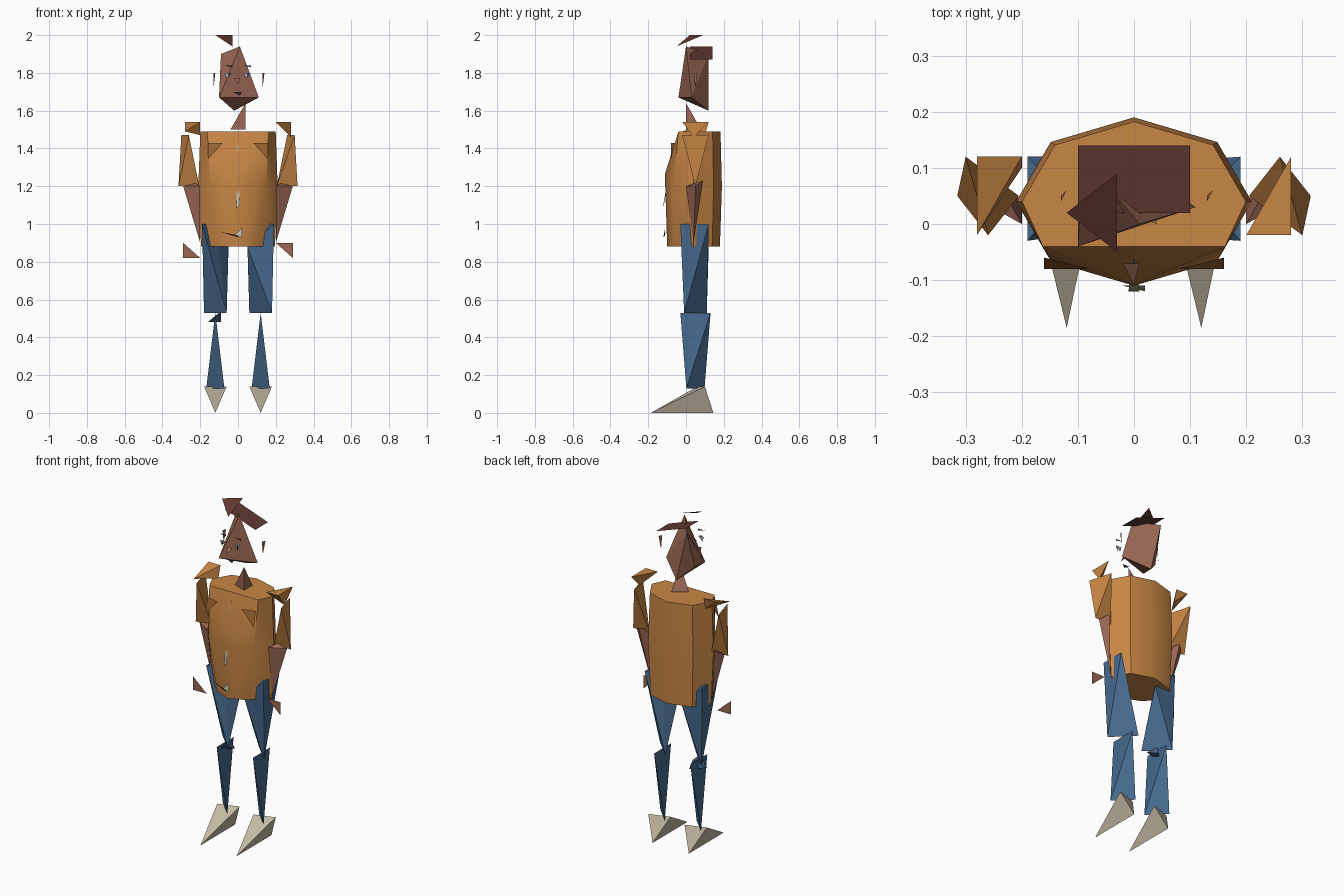
import bpy, bmesh
from math import sin, cos, pi
from mathutils import Vector

old = bpy.data.objects.get("Cube")
if old:
    bpy.data.objects.remove(old, do_unlink=True)

X, Y, Z = Vector((1, 0, 0)), Vector((0, 1, 0)), Vector((0, 0, 1))


def at(x, y, z):
    return X * x + Y * y + Z * z


def material(name, red, green, blue):
    colour = (red, green, blue, 1)
    mat = bpy.data.materials.new(name)
    mat.diffuse_color = colour
    mat.use_nodes = True
    shader = mat.node_tree.nodes["Principled BSDF"]
    shader.inputs["Base Color"].default_value = colour
    return mat


orange = material("orange_jacket", .58, .24, .06)
rust = material("dark_orange_trim", .33, .13, .03)
denim = material("blue_denim", .06, .14, .26)
skin = material("skin", .33, .14, .09)
brown = material("brown_hair", .12, .04, .03)
cream = material("cream", .55, .49, .37)
dark = material("dark_features", .03, .02, .02)
grey = material("eye_grey", .35, .42, .5)


def add_object(name, mat, bm):
    mesh = bpy.data.meshes.new(name)
    bm.to_mesh(mesh)
    bm.free()
    mesh.materials.append(mat)
    obj = bpy.data.objects.new(name, mesh)
    bpy.context.collection.objects.link(obj)
    return obj


def solid(name, mat, points):
    """Faceted convex body around the points."""
    bm = bmesh.new()
    verts = [bm.verts.new(point) for point in points]
    bmesh.ops.convex_hull(bm, input=verts)
    loose = [vert for vert in bm.verts if not vert.link_faces]
    bmesh.ops.delete(bm, geom=loose, context='VERTS')
    bmesh.ops.recalc_face_normals(bm, faces=bm.faces[:])
    return add_object(name, mat, bm)


def wedge(name, mat, top, top_reach, bottom, bottom_reach):
    """Four-cornered body between two crossing edges."""
    solid(name, mat, [top - top_reach, top + top_reach,
                      bottom - bottom_reach, bottom + bottom_reach])


def flake(name, mat, corner, first, second, square=False):
    """Flat triangle, or parallelogram, from a corner and two of its sides."""
    points = [corner, corner + first, corner + second]
    if square:
        points.insert(2, corner + first + second)
    bm = bmesh.new()
    bm.faces.new([bm.verts.new(point) for point in points])
    add_object(name, mat, bm)


def body_ring(height, scale, front_limit, front_pinch):
    """Eight-sided oval, optionally cut off or narrowed at the front."""
    points = []
    for step in range(8):
        angle = step * pi / 4
        x = .21 * scale * cos(angle)
        y = .04 + .15 * scale * sin(angle)
        if y < 0:
            x *= front_pinch
        points.append(at(x, max(y, front_limit), height))
    return points


# Jacket body: hem, chest and collar rings, with a forward breast point
jacket = solid("jacket", orange,
               body_ring(.88, .93, -1, .7)
               + body_ring(1.2, 1, -1, 1)
               + body_ring(1.49, .95, -.04, 1.15)
               + [at(0, -.11, 1.27)])
bpy.ops.object.select_all(action='DESELECT')
jacket.select_set(True)
bpy.context.view_layer.objects.active = jacket
bpy.ops.object.shade_smooth_by_angle(angle=.6)

# Jacket trim
flake("zip", cream, at(0, -.06, 1.47), at(.01, -.06, -.37), at(-.01, -.06, -.39))
flake("belt", dark, at(-.1, -.1, .96), at(.1, -.02, -.02), at(.1, -.02, -.03))
flake("buckle", cream, at(-.02, -.11, .94), at(.04, 0, .04), at(.04, -.01, -.01))

for name, side in (("left", 1), ("right", -1)):
    out = X * side

    # Pocket flap on the chest
    flake(name + "_pocket_flap", rust, at(0, -.06, 1.43) + out * .16,
          -out * .08 - Y * .02, -Z * .09 - Y * .02)

    # Sleeve and forearm
    elbow = out * .25 + at(0, .05, 1.2)
    wedge(name + "_sleeve", orange,
          elbow + out * .03 + Z * .27, at(.02, -.07, 0),
          elbow + out * .01, X * .055)
    solid(name + "_forearm", skin, [
        elbow + out * .04, elbow - out * .05 - Y * .05,
        elbow + at(0, .04, .03), out * .2 + at(0, .04, .9)])

    # Thigh: boxy hip narrowing to a slanted knee edge
    hip = out * .12 + at(0, .05, 1)
    slant = at(.06, -.06, 0)
    knee = hip - Z * .47
    ankle = hip - Z * .87
    solid(name + "_thigh", denim, [
        hip, hip + out * .07 + Y * .07, hip + out * .07 - Y * .08,
        hip - at(.07, .07, 0) * side - Z * .12,
        knee + slant, knee - slant])

    # Shin and shoe
    wedge(name + "_shin", denim, knee, Y * .08, ankle, slant * .8)
    sole = out * .12 - Y * .02
    wedge(name + "_shoe", cream, sole + at(0, .1, .14), at(.06, .02, 0),
          sole, Y * .165)

# Shoulder caps, differently turned on each side
solid("left_shoulder", orange, [
    at(.2, -.02, 1.54), at(.28, -.02, 1.54), at(.28, .12, 1.54), at(.28, .04, 1.46)])
solid("right_shoulder", orange, [
    at(-.28, .12, 1.54), at(-.2, .12, 1.54), at(-.28, -.02, 1.49), at(-.2, .1, 1.47)])

# Flat hands and loose knee fold
flake("left_hand", skin, at(.29, -.01, .9), X * -.09, Z * -.08)
flake("right_hand", skin, at(-.29, -.01, .82), X * .09, Z * .08)
solid("right_knee", denim, [
    at(-.16, .03, .48), at(-.09, 0, .53), at(-.09, .1, .48), at(-.1, .08, .53)])

# Neck and head
solid("neck", skin, [
    at(-.04, .03, 1.5), at(.04, 0, 1.5), at(.04, .08, 1.5), at(.04, 0, 1.64)])
solid("head", skin, [
    at(.01, 0, 1.94), at(-.09, .12, 1.9), at(-.1, -.04, 1.67),
    at(.11, .03, 1.67), at(-.02, .12, 1.6), at(-.1, .06, 1.68)])

# Hair: a sloping sheet and a raised tuft
flake("hair_cap", brown, at(-.1, .02, 1.94), at(.2, 0, -.07), Y * .12, square=True)
flake("hair_tuft", brown, at(-.12, .02, 2), at(.09, .07, 0), at(.09, -.07, -.06))

# Small face pieces, standing clear of the head
for name, side in (("left", 1), ("right", -1)):
    eye = at(.05 * side, -.07, 1.8)
    flake(name + "_eyebrow", dark, eye + at(-.03, 0, .04), X * .05, at(.05, 0, -.01))
    flake(name + "_eye", grey, eye - X * .02, X * .04, at(.01, 0, -.03))
    flake(name + "_pupil", dark, eye - Y * .01, X * .01, Z * -.03)
    flake(name + "_ear", skin, at(.13 * side, .04, 1.8), at(.01, .02, 0), at(0, .01, -.08))
flake("nose", skin, at(-.02, -.07, 1.77), X * .03, at(.02, -.04, -.03))
flake("mouth", dark, at(-.03, -.07, 1.7), X * .05, at(.04, 0, -.02))
